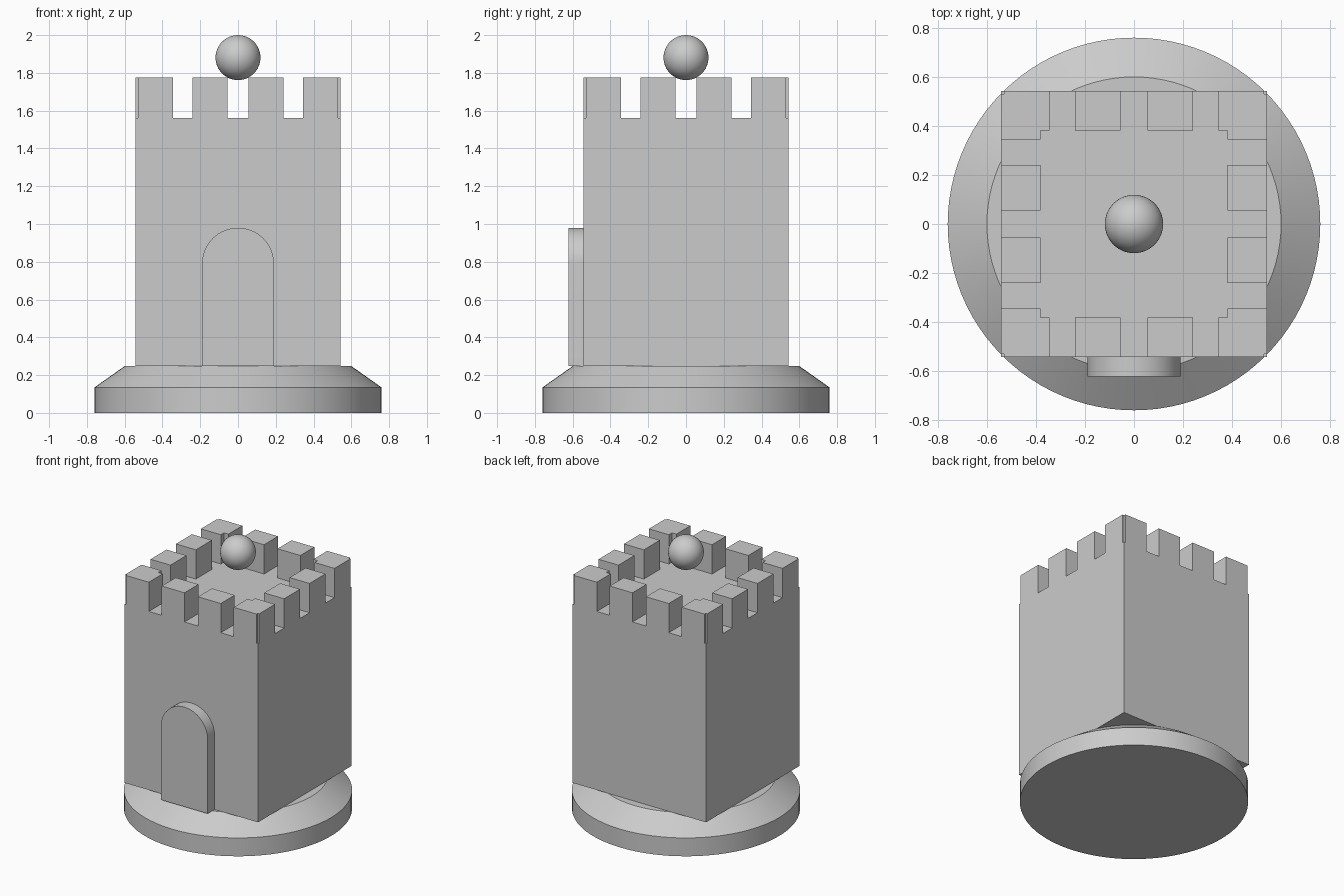
import bpy
import bmesh
import math

cube = bpy.data.objects.get("Cube")
if cube:
    bpy.data.objects.remove(cube, do_unlink=True)

HALF = 0.543      # half width of the tower
FLOOR = 0.248     # top of the plinth
ROOF = 1.56       # roof deck
CREST = 1.775     # top of the battlements
INNER = 0.381     # inner face of the battlements

stone = bpy.data.materials.new("stone grey")
stone.use_nodes = True
stone.diffuse_color = (0.6, 0.6, 0.6, 1)
stone.node_tree.nodes["Principled BSDF"].inputs["Base Color"].default_value = (0.6, 0.6, 0.6, 1)


def finish(bm, name):
    """Turn a bmesh into a grey object."""
    bmesh.ops.recalc_face_normals(bm, faces=bm.faces)
    mesh = bpy.data.meshes.new(name)
    bm.to_mesh(mesh)
    bm.free()
    mesh.materials.append(stone)
    obj = bpy.data.objects.new(name, mesh)
    bpy.context.collection.objects.link(obj)
    return obj


def smooth(obj):
    bpy.ops.object.select_all(action='DESELECT')
    obj.select_set(True)
    bpy.context.view_layer.objects.active = obj
    bpy.ops.object.shade_smooth_by_angle(angle=math.radians(30))


def prism(name, outline, offset):
    """Extrude a closed outline of 3D points along an offset."""
    bm = bmesh.new()
    face = bm.faces.new([bm.verts.new(p) for p in outline])
    ext = bmesh.ops.extrude_face_region(bm, geom=[face], use_keep_orig=True)
    moved = [g for g in ext["geom"] if isinstance(g, bmesh.types.BMVert)]
    bmesh.ops.translate(bm, verts=moved, vec=offset)
    return finish(bm, name)


def rect(x0, x1, y0, y1):
    return [(x0, y0), (x1, y0), (x1, y1), (x0, y1)]


# Round plinth with a sloped shoulder
bm = bmesh.new()
path = [(0, 0), (0.76, 0), (0.76, 0.135), (0.6, FLOOR), (0, FLOOR)]
verts = [bm.verts.new((r, 0, z)) for r, z in path]
edges = [bm.edges.new(pair) for pair in zip(verts, verts[1:])]
bmesh.ops.spin(bm, geom=verts + edges, cent=(0, 0, 0), axis=(0, 0, 1),
               angle=2 * math.pi, steps=96, use_duplicate=False)
bmesh.ops.remove_doubles(bm, verts=bm.verts, dist=0.0001)
smooth(finish(bm, "plinth"))

# Square tower body
prism("tower", [(x, y, FLOOR) for x, y in rect(-HALF, HALF, -HALF, HALF)],
      (0, 0, ROOF - FLOOR))

# Battlements: one corner and two blocks per side, turned to all four sides
LIP, GAP = 0.53, 0.345
corner = [(GAP, INNER), (GAP, HALF), (LIP, HALF), (LIP, LIP),
          (HALF, LIP), (HALF, GAP), (INNER, GAP), (INNER, INNER)]
shapes = {"corner_merlon": corner,
          "merlon_a": rect(0.055, 0.24, INNER, HALF),
          "merlon_b": rect(-0.24, -0.055, INNER, HALF)}
for side, (c, s) in zip(("back", "left", "front", "right"),
                        ((1, 0), (0, -1), (-1, 0), (0, 1))):
    for label, shape in shapes.items():
        outline = [(c * x - s * y, s * x + c * y, ROOF) for x, y in shape]
        prism(f"{side}_{label}", outline, (0, 0, CREST - ROOF))

# Arched door standing out from the front wall
R, SPRING = 0.19, 0.79
arch = [(R, -HALF, FLOOR)]
arch += [(R * math.cos(math.pi * i / 32), -HALF, SPRING + R * math.sin(math.pi * i / 32))
         for i in range(33)]
arch.append((-R, -HALF, FLOOR))
smooth(prism("door", arch, (0, -0.08, 0)))

# Ball floating over the roof
bm = bmesh.new()
bmesh.ops.create_uvsphere(bm, u_segments=48, v_segments=24, radius=0.119)
bmesh.ops.translate(bm, verts=bm.verts, vec=(0, 0, 1.881))
smooth(finish(bm, "ball"))
